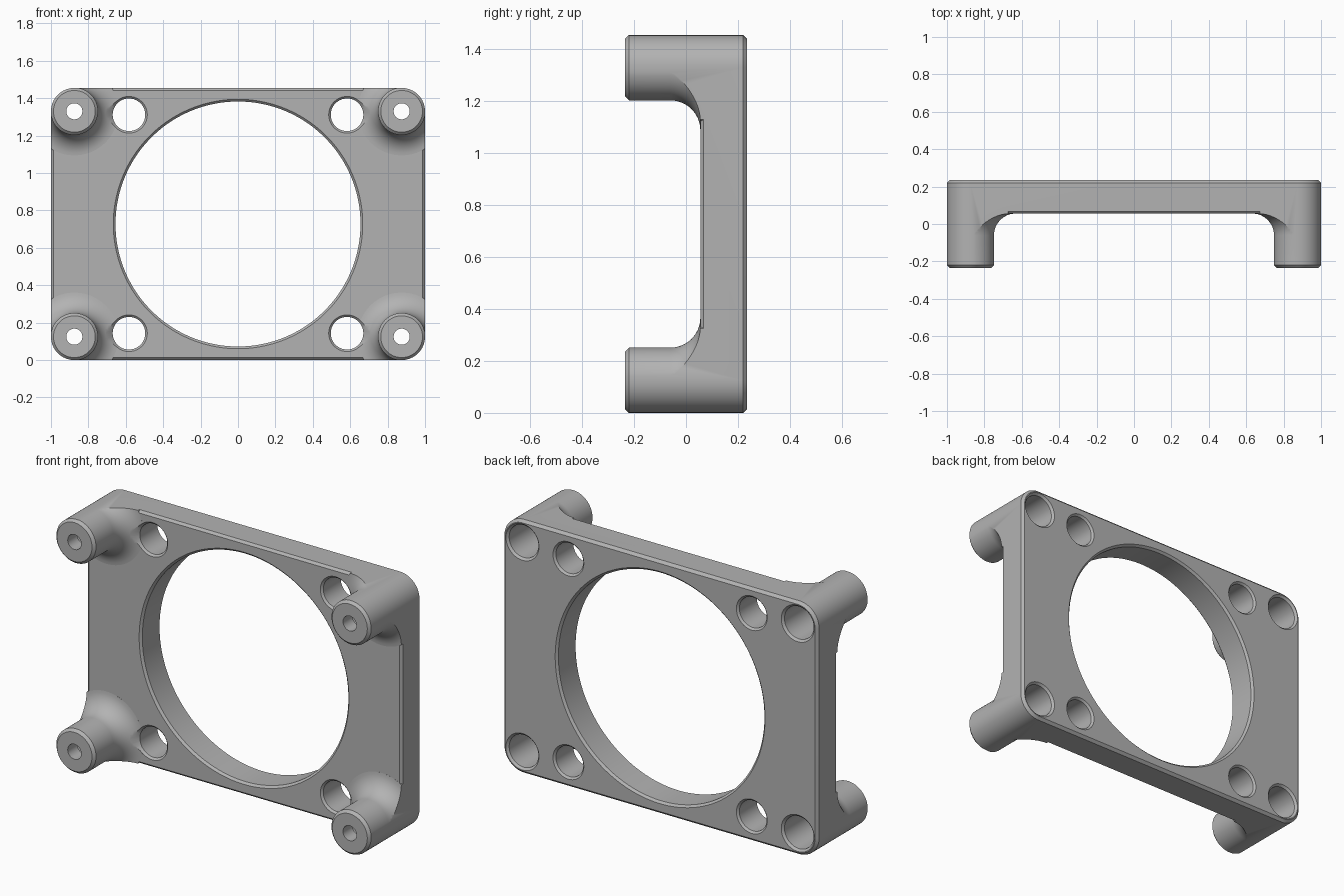
import bpy, bmesh, math

cube = bpy.data.objects.get("Cube")
if cube:
    bpy.data.objects.remove(cube, do_unlink=True)

HEIGHT = 1.455
MID = HEIGHT / 2
BACK, FRONT, FACE = 0.235, -0.235, 0.055   # depth of back, leg tips, plate face
LEG_R = 0.125
CHAMFER = 0.015
LEG_X, LEG_Z = 1 - LEG_R, MID - LEG_R
HOLE_X, HOLE_Z = 0.583, 0.584


def skin(name, rings):
    """Closed solid from matching rings of points."""
    bm = bmesh.new()
    loops = [[bm.verts.new(p) for p in ring] for ring in rings]
    n = len(loops[0])
    for a, b in zip(loops, loops[1:]):
        for i in range(n):
            j = (i + 1) % n
            bm.faces.new((a[i], a[j], b[j], b[i]))
    bm.faces.new(loops[0])
    bm.faces.new(loops[-1])
    bmesh.ops.recalc_face_normals(bm, faces=bm.faces)
    mesh = bpy.data.meshes.new(name)
    bm.to_mesh(mesh)
    bm.free()
    obj = bpy.data.objects.new(name, mesh)
    bpy.context.collection.objects.link(obj)
    return obj


def lathe(name, profile, x, z, steps=64):
    """Turn (radius, y) pairs about a front-to-back axis."""
    turn = [2 * math.pi * (i + 0.5) / steps for i in range(steps)]
    return skin(name, [[(x + r * math.cos(a), y, z + r * math.sin(a))
                        for a in turn] for r, y in profile])


def rounded_ring(y, inset, steps=16):
    """Rounded rectangle of the outline, shrunk by inset."""
    ring = []
    for k, (sx, sz) in enumerate(((1, 1), (-1, 1), (-1, -1), (1, -1))):
        for i in range(steps + 1):
            a = math.pi / 2 * (k + i / steps)
            r = LEG_R - inset
            ring.append((sx * LEG_X + r * math.cos(a), y,
                         MID + sz * LEG_Z + r * math.sin(a)))
    return ring


def rect_ring(y, grow):
    return [(sx * (1 + grow), y, MID + sz * (MID + grow))
            for sx, sz in ((1, 1), (-1, 1), (-1, -1), (1, -1))]


def combine(target, tool, operation):
    mod = target.modifiers.new(operation.title(), 'BOOLEAN')
    mod.operation = operation
    mod.solver = 'EXACT'
    mod.object = tool
    bpy.context.view_layer.objects.active = target
    bpy.ops.object.modifier_apply(modifier=mod.name)
    bpy.data.objects.remove(tool, do_unlink=True)


def through_hole(radius, rim):
    """Cutter profile with a chamfer at both plate faces."""
    over = 0.04
    c = rim - radius
    return [(rim + over, FACE - over), (radius, FACE + c),
            (radius, BACK - c), (rim + over, BACK + over)]


# Plate with chamfered front edges, left oversize for trimming
frame = skin("mounting_frame", [rect_ring(FACE, -0.013),
                                rect_ring(FACE + 0.06, 0.047),
                                rect_ring(BACK + 0.05, 0.047)])

# Legs with a rounded flare into the plate
corners = [(sx, sz) for sx in (-1, 1) for sz in (-1, 1)]
FILLET = 0.115
r = LEG_R + 0.0015
leg = [(r - CHAMFER, FRONT), (r, FRONT + CHAMFER)]
for i in range(13):
    a = math.pi / 2 * i / 12 * 0.97
    leg.append((r + FILLET * (1 - math.cos(a)),
                FACE - FILLET * (1 - math.sin(a))))
leg.append((leg[-1][0], FACE + 0.05))
for sx, sz in corners:
    combine(frame, lathe("leg", leg, sx * LEG_X, MID + sz * LEG_Z), 'UNION')

# Trim everything to the rounded outline
outline = skin("outline", [rounded_ring(FRONT - 0.002, CHAMFER),
                           rounded_ring(FRONT + CHAMFER, 0),
                           rounded_ring(BACK - CHAMFER, 0),
                           rounded_ring(BACK, CHAMFER)])
combine(frame, outline, 'INTERSECT')

# Central opening
combine(frame, lathe("opening", through_hole(0.655, 0.667), 0, MID, 128),
        'DIFFERENCE')

# Plate holes, and stepped screw bores through the legs
bore = [(0.043, FRONT - 0.05), (0.043, -0.15), (0.093, -0.15),
        (0.093, BACK - 0.012), (0.145, BACK + 0.04)]
for sx, sz in corners:
    combine(frame, lathe("hole", through_hole(0.087, 0.098),
                         sx * HOLE_X, MID + sz * HOLE_Z), 'DIFFERENCE')
    combine(frame, lathe("bore", bore, sx * LEG_X, MID + sz * LEG_Z),
            'DIFFERENCE')

# Single grey finish
grey = bpy.data.materials.new("plain_grey")
grey.use_nodes = True
colour = (0.45, 0.45, 0.45, 1)
grey.diffuse_color = colour
grey.node_tree.nodes["Principled BSDF"].inputs["Base Color"].default_value = colour
frame.data.materials.clear()
frame.data.materials.append(grey)
for face in frame.data.polygons:
    face.material_index = 0

# Smooth rounds, crisp edges
bpy.ops.object.select_all(action='DESELECT')
frame.select_set(True)
bpy.context.view_layer.objects.active = frame
bpy.ops.object.shade_smooth_by_angle(angle=math.radians(30))
